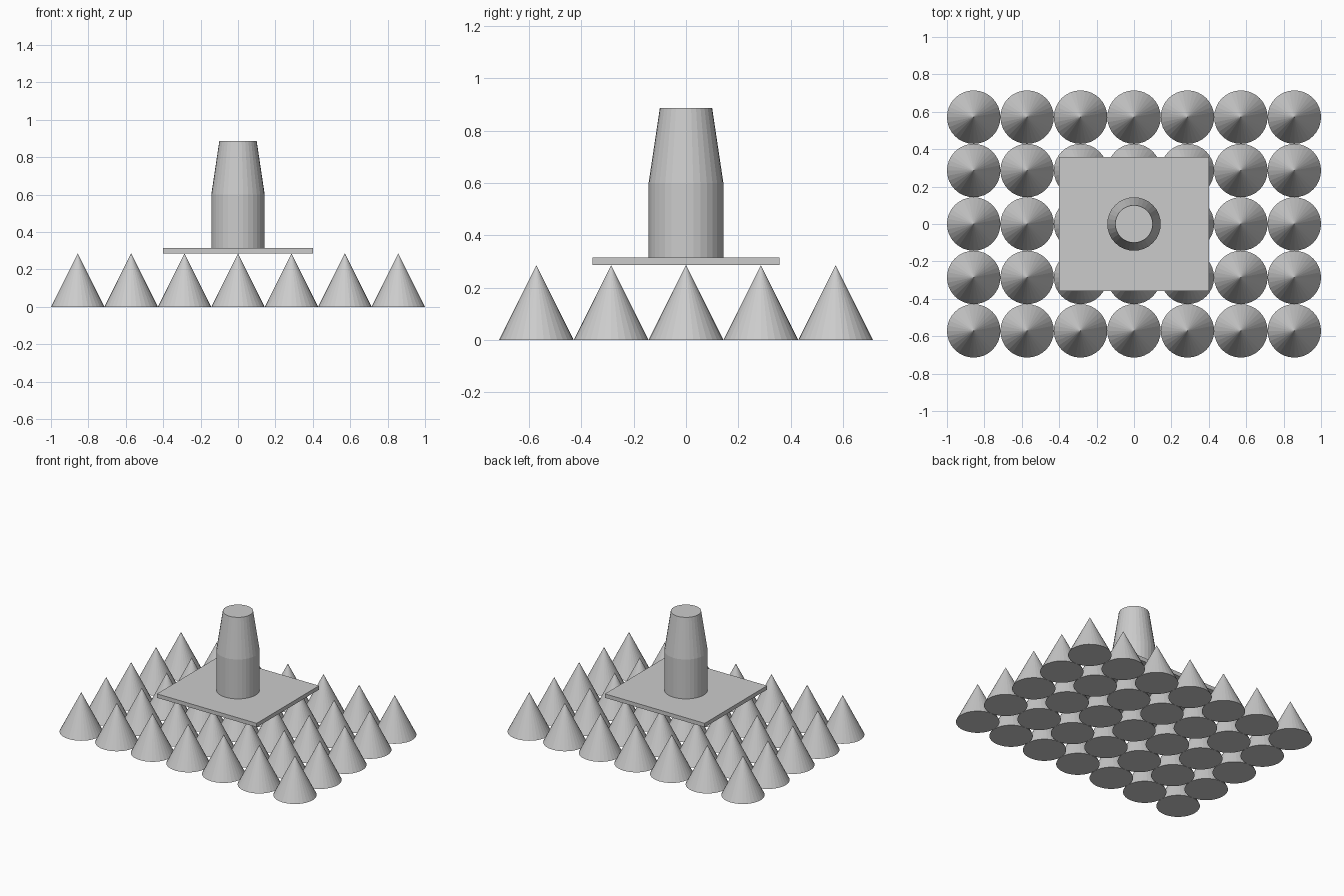
import bpy

if "Cube" in bpy.data.objects:
    bpy.data.objects.remove(bpy.data.objects["Cube"])

U = 2 / 7          # grid spacing between spikes
SIDES = 32


def cone(name, r1, r2, z0, z1, x=0, y=0):
    """Flat-faced cone, cylinder or frustum standing between z0 and z1."""
    bpy.ops.mesh.primitive_cone_add(vertices=SIDES, radius1=r1, radius2=r2,
                                    depth=z1 - z0, location=(x, y, (z0 + z1) / 2))
    obj = bpy.context.object
    obj.name = name
    return obj


# Spikes: 7 x 5 field of cones sharing one mesh
spike = cone("spike", U / 2, 0, 0, U, -3 * U, -2 * U)
for i in range(7):
    for j in range(5):
        if i or j:
            copy = bpy.data.objects.new("spike", spike.data)
            copy.location = ((i - 3) * U, (j - 2) * U, U / 2)
            bpy.context.collection.objects.link(copy)

# Plate resting on the spike tips
bpy.ops.mesh.primitive_cube_add(size=1, location=(0, 0, 1.05 * U))
plate = bpy.context.object
plate.name = "plate"
plate.scale = (2.8 * U, 2.5 * U, 0.1 * U)

# Handle: straight lower part and tapered upper part
cone("handle_lower", U / 2, U / 2, 1.1 * U, 2.1 * U)
cone("handle_upper", U / 2, 0.35 * U, 2.1 * U, 3.1 * U)
